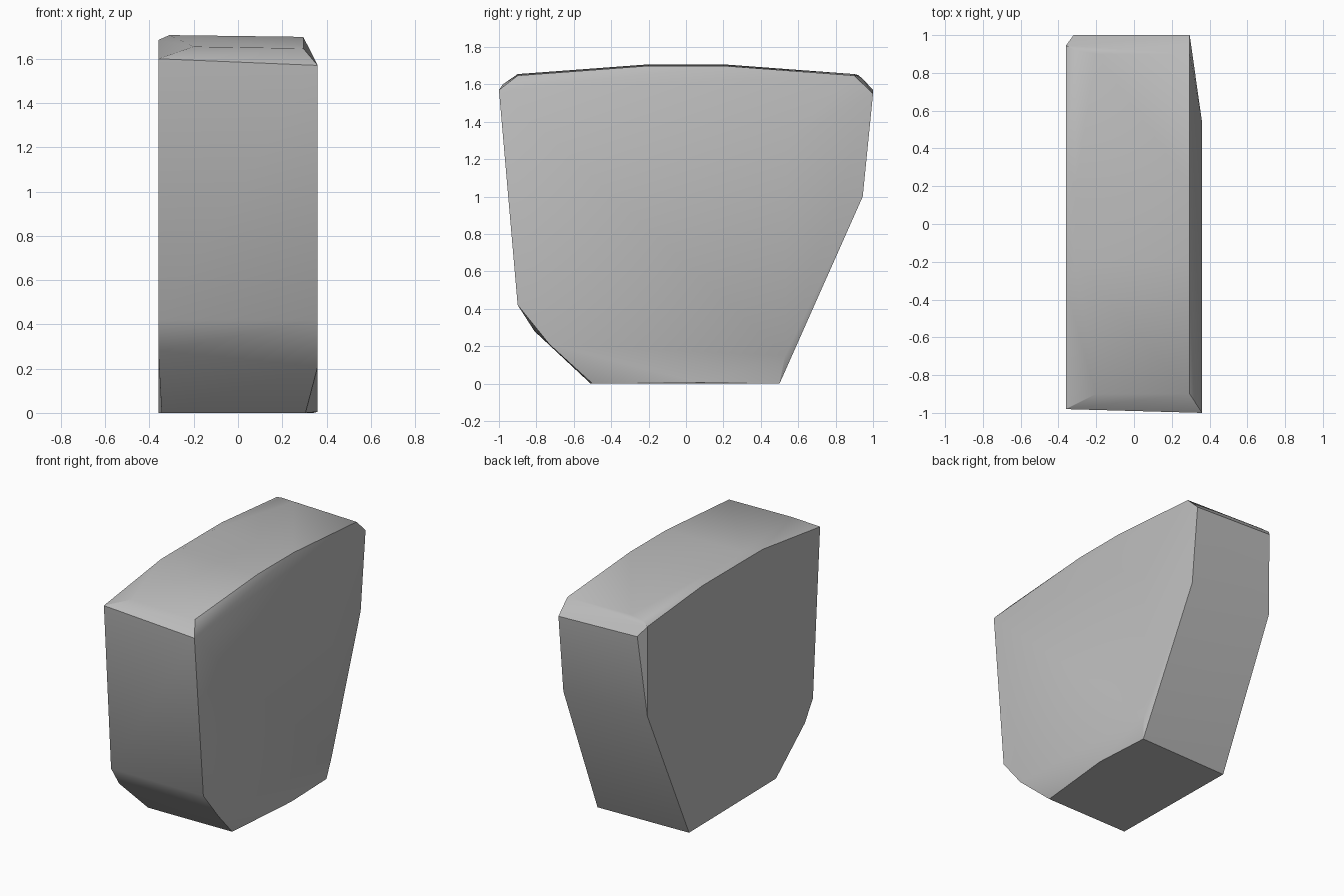
import bpy, bmesh, math
from mathutils import Vector

# Remove the default object
default = bpy.data.objects.get("Cube")
if default:
    bpy.data.objects.remove(default, do_unlink=True)


def make_material(name, colour):
    mat = bpy.data.materials.new(name)
    mat.use_nodes = True
    mat.diffuse_color = colour
    mat.node_tree.nodes["Principled BSDF"].inputs["Base Color"].default_value = colour
    return mat


def side_profile(x, outline):
    """Place a side outline of (y, z) pairs on the plane at x."""
    return [Vector((x, y, z)) for y, z in outline]


half_width = 0.36
crown_x = 0.295

# Left-hand flat side: belly curve at the front, straight back, arched top
far_side = side_profile(-half_width, [
    (-0.98, 1.6), (-0.9, 0.42), (-0.81, 0.28), (0.48, 0), (0.945, 1.0),
    (0.945, 1.63), (0.33, 1.685), (-0.34, 1.685)])

# Opposite flat side, ending below the sloping shoulder
near_side = side_profile(half_width, [
    (-1, 1.57), (-0.9, 0.42), (-0.73, 0.21), (0.08, 0.005),
    (0.53, 0.15), (0.54, 1.3)])

# Arched crown, symmetric front to back
crown = []
for y, z in [(0.9, 1.655), (0.2, 1.707)]:
    for sign in (-1, 1):
        crown.append(Vector((crown_x, sign * y, z - 0.008)))
        crown.append(Vector((-0.31 if y < 0.5 else -0.2, sign * y, z)))

# Back edge, narrowed at both corners
back = [Vector((-0.32, 1, 1.57)), Vector((crown_x, 1, 1.55)),
        Vector((crown_x, 0.945, 1.0)), Vector((-0.31, 0.92, 1.65))]

# Flat base corners
base = [Vector((-0.345, -0.51, 0)), Vector((0.305, -0.5, 0)),
        Vector((0.34, 0.5, 0))]

# Wrap all the guide points in one closed shell
bm = bmesh.new()
for point in far_side + near_side + crown + back + base:
    bm.verts.new(point)
hull = bmesh.ops.convex_hull(bm, input=bm.verts)
unused = {v for v in hull["geom_interior"] + hull["geom_unused"]
          if isinstance(v, bmesh.types.BMVert)}
bmesh.ops.delete(bm, geom=list(unused), context="VERTS")
bmesh.ops.dissolve_limit(bm, angle_limit=math.radians(1), verts=bm.verts, edges=bm.edges)
bmesh.ops.recalc_face_normals(bm, faces=bm.faces)

mesh = bpy.data.meshes.new("stone_block")
bm.to_mesh(mesh)
bm.free()
mesh.materials.append(make_material("stone grey", (0.5, 0.5, 0.5, 1)))

block = bpy.data.objects.new("stone_block", mesh)
bpy.context.collection.objects.link(block)

# Soften the gentle bends, keep the hard corners
bpy.ops.object.select_all(action="DESELECT")
block.select_set(True)
bpy.context.view_layer.objects.active = block
bpy.ops.object.shade_smooth_by_angle(angle=math.radians(32))
